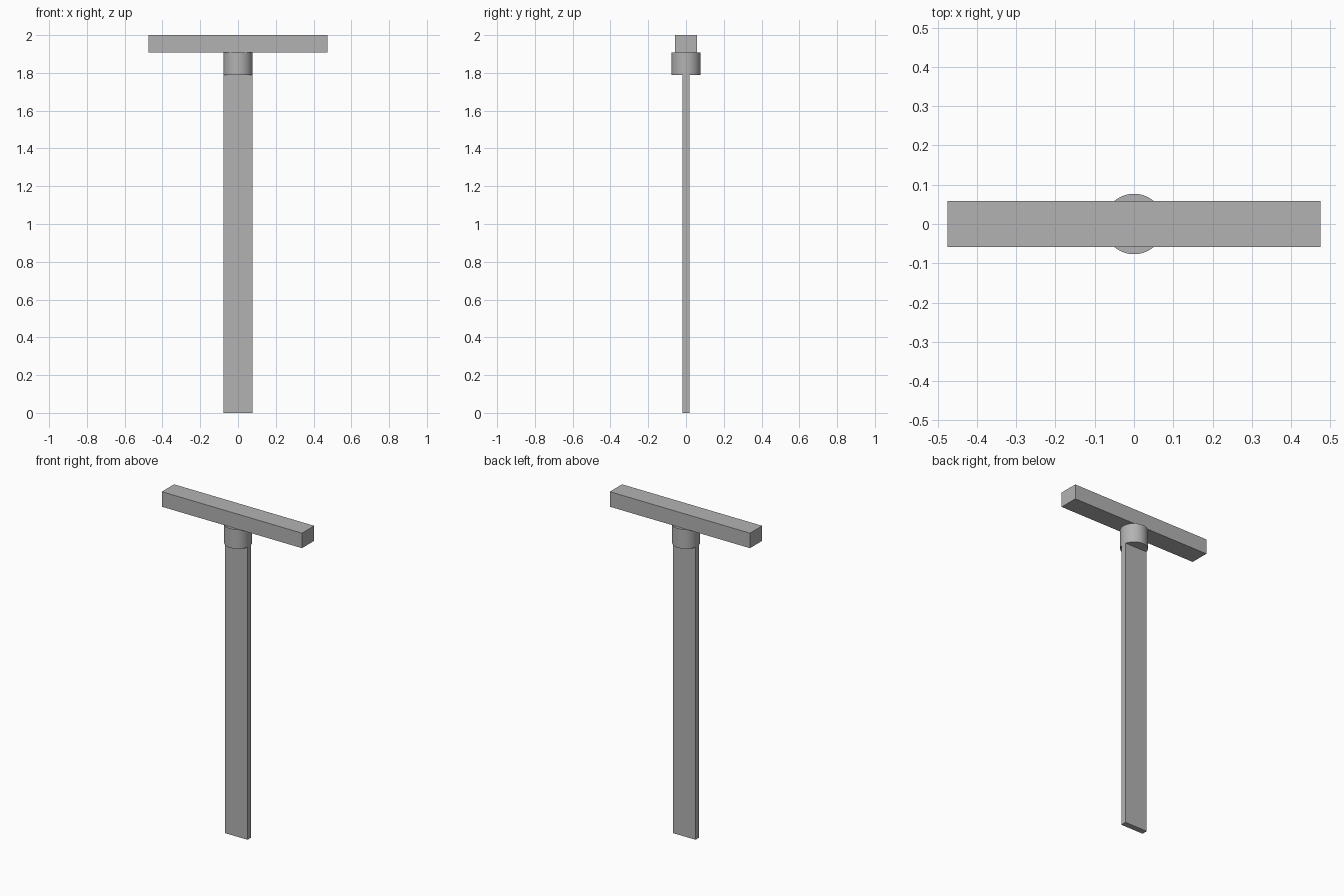
import bpy
import math

cube = bpy.data.objects.get("Cube")
if cube:
    bpy.data.objects.remove(cube, do_unlink=True)

# Single plain grey for every part
grey = bpy.data.materials.new("plain_grey")
grey.use_nodes = True
colour = (0.45, 0.45, 0.45, 1)
grey.diffuse_color = colour
grey.node_tree.nodes["Principled BSDF"].inputs["Base Color"].default_value = colour

BLADE_TOP = 1.79
BAR_BOTTOM = 1.908
RADIUS = 0.077


def finish(name):
    obj = bpy.context.object
    obj.name = name
    obj.data.materials.append(grey)
    return obj


def box(name, width, depth, bottom, top):
    bpy.ops.mesh.primitive_cube_add(size=1, location=(0, 0, (bottom + top) / 2))
    obj = finish(name)
    obj.scale = (width, depth, top - bottom)
    bpy.ops.object.transform_apply(location=False, rotation=False, scale=True)
    return obj


# Long flat blade
box("blade", 2 * RADIUS, 0.036, 0, BLADE_TOP)

# Round collar joining blade and crossbar
bpy.ops.mesh.primitive_cylinder_add(
    vertices=64, radius=RADIUS, depth=BAR_BOTTOM - BLADE_TOP,
    location=(0, 0, (BAR_BOTTOM + BLADE_TOP) / 2))
finish("collar")
bpy.ops.object.shade_smooth_by_angle(angle=math.radians(30))

# Crossbar handle
box("crossbar", 0.95, 0.118, BAR_BOTTOM, 2)
